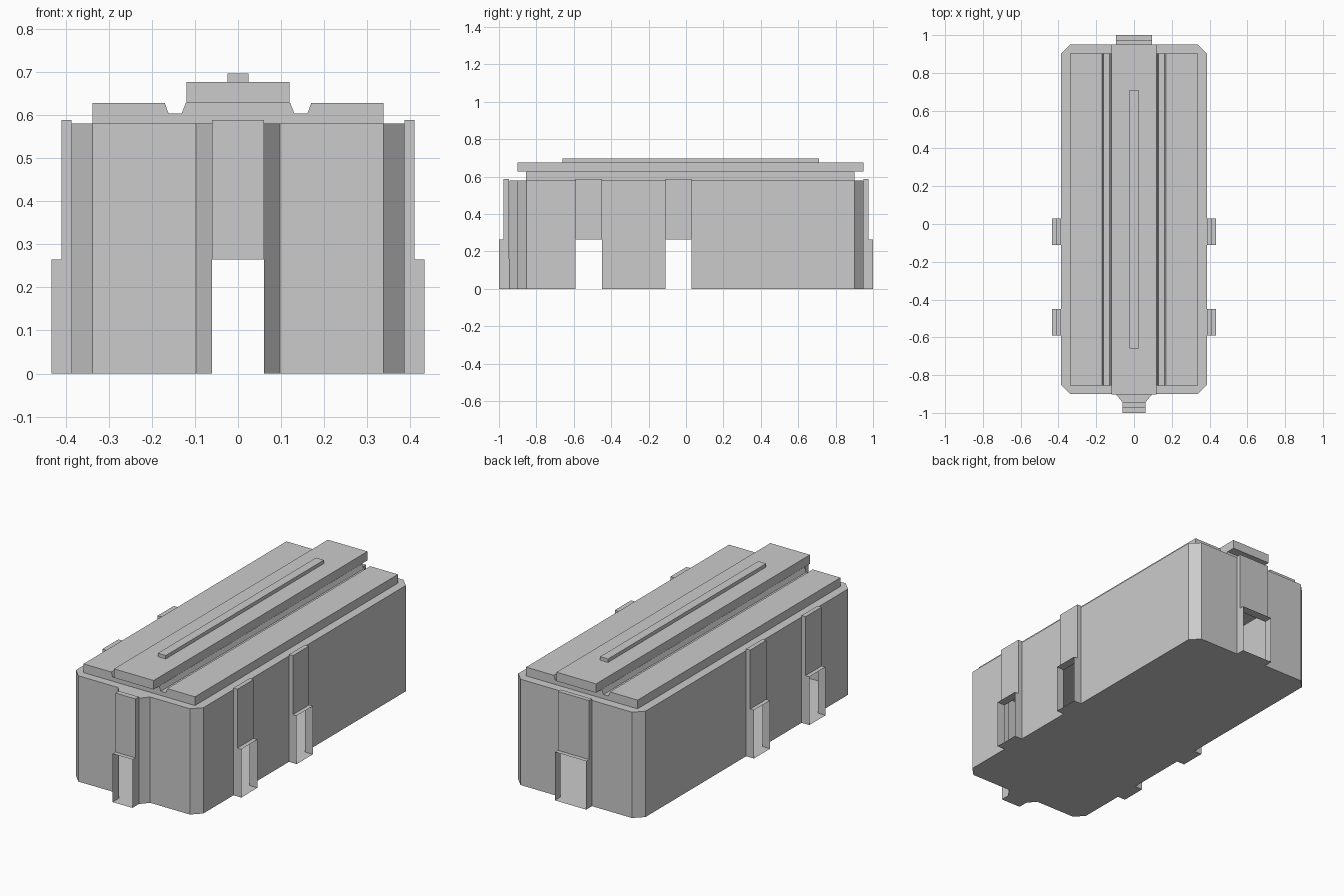
import bpy
import bmesh
from mathutils import Vector

cube = bpy.data.objects.get("Cube")
if cube:
    bpy.data.objects.remove(cube, do_unlink=True)

grey = bpy.data.materials.new("plain_grey")
grey.use_nodes = True
colour = (0.6, 0.6, 0.6, 1)
grey.diffuse_color = colour
grey.node_tree.nodes["Principled BSDF"].inputs["Base Color"].default_value = colour

BODY_TOP = 0.58
MOUTH_TOP = 0.265
HOOD_TOP = 0.588


def finish(bm, name):
    bmesh.ops.remove_doubles(bm, verts=bm.verts, dist=0.0001)
    mesh = bpy.data.meshes.new(name)
    bm.to_mesh(mesh)
    bm.free()
    mesh.materials.append(grey)
    obj = bpy.data.objects.new(name, mesh)
    bpy.context.collection.objects.link(obj)
    return obj


def face(bm, points):
    return bm.faces.new([bm.verts.new(p) for p in points])


def add_box(bm, low, high, open_sides=()):
    """Box between two corners; open_sides lists outward directions left open."""
    centre = (Vector(low) + Vector(high)) / 2
    size = Vector(high) - Vector(low)
    part = bmesh.ops.create_cube(bm, size=1)
    verts = part["verts"]
    faces = {f for v in verts for f in v.link_faces}
    for f in faces:
        f.normal_update()
    doomed = [f for f in faces
              if any(f.normal.dot(Vector(d)) > 0.9 for d in open_sides)]
    for v in verts:
        v.co = Vector(a * b for a, b in zip(v.co, size)) + centre
    if doomed:
        bmesh.ops.delete(bm, geom=doomed, context="FACES")


def extrude_y(name, profile, y0, y1):
    """Closed x-z profile extruded along y."""
    bm = bmesh.new()
    face(bm, [(x, y0, z) for x, z in profile])
    face(bm, [(x, y1, z) for x, z in profile])
    for (ax, az), (bx, bz) in zip(profile, profile[1:] + profile[:1]):
        face(bm, [(ax, y0, az), (bx, y0, bz), (bx, y1, bz), (ax, y1, az)])
    bmesh.ops.remove_doubles(bm, verts=bm.verts, dist=0.0001)
    bmesh.ops.recalc_face_normals(bm, faces=bm.faces)
    return finish(bm, name)


# Hollow body: thin walls, with low mouths left open behind each tab
side_mouths = [(-0.59, -0.45), (-0.11, 0.03)]
half = [(0.06, -0.945), (0.097, -0.9), (0.338, -0.9), (0.386, -0.852)]
half += [(0.386, y) for span in side_mouths for y in span]
half += [(0.386, 0.902), (0.338, 0.95), (0.095, 0.95)]
outline = half + [(-x, y) for x, y in reversed(half)]


def is_mouth(a, b):
    if a[0] == -b[0]:
        return True
    return a[0] == b[0] and tuple(sorted((a[1], b[1]))) in side_mouths


bm = bmesh.new()
for a, b in zip(outline, outline[1:] + outline[:1]):
    bottom = MOUTH_TOP if is_mouth(a, b) else 0
    face(bm, [(*a, bottom), (*b, bottom), (*b, BODY_TOP), (*a, BODY_TOP)])
face(bm, [(*p, BODY_TOP) for p in outline])
face(bm, [(*p, 0) for p in reversed(outline)])
finish(bm, "body_shell")


# Tabs: a hood plate above, an open socket frame below
def tab(name, axis, sign, root, hood, tip, low, high):
    def corners(depth, z0, z1):
        d0, d1 = sorted((sign * root, sign * depth))
        if axis == "x":
            return (d0, low, z0), (d1, high, z1)
        return (low, d0, z0), (high, d1, z1)

    outward = Vector((sign, 0, 0) if axis == "x" else (0, sign, 0))
    bm = bmesh.new()
    add_box(bm, *corners(hood, MOUTH_TOP, HOOD_TOP), [-outward, (0, 0, -1)])
    add_box(bm, *corners(tip, 0, MOUTH_TOP), [outward, -outward])
    finish(bm, name)


tab("front_tab", "y", -1, 0.945, 0.975, 1.0, -0.06, 0.06)
tab("back_tab", "y", 1, 0.95, 0.975, 1.0, -0.095, 0.095)
for side, sign in (("left", 1), ("right", -1)):
    for place, (low, high) in zip(("front", "middle"), side_mouths):
        tab(f"{side}_{place}_tab", "x", sign, 0.386, 0.41, 0.433, low, high)

# Grooved lid
groove = [(0.338, BODY_TOP), (0.338, 0.628), (0.17, 0.628), (0.161, 0.603),
          (0.131, 0.603), (0.121, 0.628)]
lid = groove + [(-x, z) for x, z in reversed(groove)]
extrude_y("grooved_lid", lid, -0.855, 0.902)

# Raised centre plate and its thin ridge
for name, width, y0, y1, z0, z1 in (
        ("centre_plate", 0.12, -0.902, 0.95, 0.628, 0.677),
        ("top_ridge", 0.024, -0.66, 0.71, 0.677, 0.696)):
    bm = bmesh.new()
    add_box(bm, (-width, y0, z0), (width, y1, z1))
    finish(bm, name)
